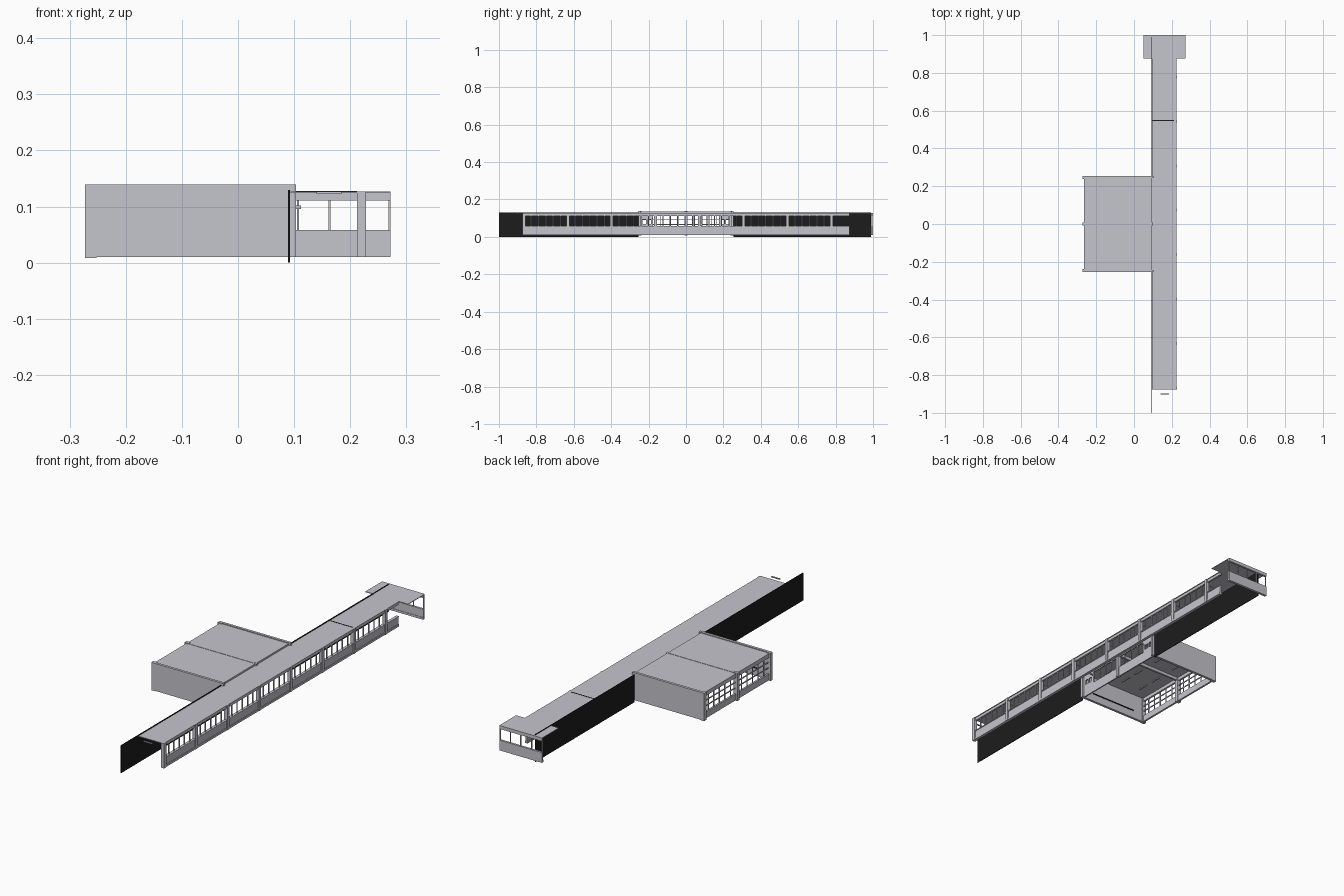
import bpy, bmesh

cube = bpy.data.objects.get("Cube")
if cube:
    bpy.data.objects.remove(cube, do_unlink=True)


def material(name, color):
    m = bpy.data.materials.new(name)
    m.use_nodes = True
    m.diffuse_color = (*color, 1)
    m.node_tree.nodes["Principled BSDF"].inputs["Base Color"].default_value = (*color, 1)
    return m


GREY = material("pale grey", (0.56, 0.56, 0.61))
BLACK = material("black", (0.012, 0.012, 0.012))


def boxes(name, ranges, mat=GREY):
    """One object made of boxes, each given as x, y and z ranges."""
    bm = bmesh.new()
    for lim in ranges:
        verts = bmesh.ops.create_cube(bm, size=1)["verts"]
        for v in verts:
            v.co = [(lo + hi) / 2 + c * (hi - lo) for c, (lo, hi) in zip(v.co, lim)]
    mesh = bpy.data.meshes.new(name)
    bm.to_mesh(mesh)
    bm.free()
    mesh.materials.append(mat)
    ob = bpy.data.objects.new(name, mesh)
    bpy.context.collection.objects.link(ob)
    return ob


def around(c, w):
    return (c - w / 2, c + w / 2)


def spread(lo, hi, n):
    """The n - 1 inner division points of a span."""
    return [lo + (hi - lo) * i / n for i in range(1, n)]


BASE, SILL, HEAD, ROOF = 0.01, 0.058, 0.111, 0.127
END = 0.875
PITCH = 0.235
columns = [-0.867 + PITCH * i for i in range(8)]

# Corridor roof with the wider end lobby
boxes("corridor_roof", [((0.094, 0.226), (-END, END), (0.124, ROOF))])
boxes("lobby_roof", [((0.05, 0.272), (END, 1), (0.124, ROOF))])
boxes("roof_joint", [((0.097, 0.212), around(0.548, 0.005), (0.126, 0.1278))], BLACK)

# Corridor window wall
wall_x = (0.214, 0.223)
boxes("corridor_sill", [(wall_x, (-END, END), (BASE, SILL))])
boxes("corridor_skirting", [((0.212, 0.226), (-END, END), (BASE, 0.02))])
boxes("corridor_ledge", [((0.212, 0.226), (-END, END), (SILL - 0.004, SILL))])
boxes("corridor_beam", [(wall_x, (-END, END), (HEAD, 0.125))])
boxes("corridor_columns", [((0.212, 0.228), around(y, 0.016), (BASE, ROOF)) for y in columns])
boxes("corridor_mullions", [
    (around(0.218, 0.004), around(y, 0.005), (SILL, HEAD))
    for a, b in zip(columns, columns[1:]) for y in spread(a, b, 6)])

# Lobby window wall at the back
boxes("lobby_sill", [((0.05, 0.272), (0.99, 1), (BASE, SILL)),
                     ((0.05, 0.272), (0.988, 1), (BASE, 0.02))])
boxes("lobby_beam", [((0.05, 0.272), (0.99, 1), (HEAD, ROOF))])
boxes("lobby_mullions", [(around(x, 0.004), around(0.995, 0.004), (SILL, HEAD))
                         for x in (0.052, 0.107, 0.163, 0.217, 0.27)])

# Black inner corridor walls on both sides of the room
boxes("black_walls", [(around(0.091, 0.003), (-1, -0.255), (0, 0.13)),
                      (around(0.091, 0.003), (0.255, 0.99), (0, 0.13))], BLACK)

# Corridor ceiling lights, one in each bay and one beyond the open end
boxes("corridor_lights", [(around(0.162, 0.045), around(-0.9 + PITCH * i, 0.006), (0.1225, 0.1268))
                          for i in range(8)])

# Room end walls, roof and beams
TOP = 0.139
boxes("room_end_walls", [((-0.266, 0.103), (-0.255, -0.243), (BASE, TOP)),
                         ((-0.266, 0.103), (0.243, 0.255), (BASE, TOP))])
boxes("room_roof", [((-0.262, 0.088), (-0.245, 0.245), (0.132, 0.135))])
boxes("room_roof_beam", [((-0.262, 0.088), around(0, 0.01), (0.118, 0.1365))])
boxes("room_lights", [(around(x, 0.006), around(y, 0.05), (0.128, 0.1335))
                      for x in (-0.19, -0.085, 0.02) for y in (-0.16, -0.07, 0.07, 0.16)])

# Room window wall with two bays
outer = (-0.265, -0.256)
LOW, HIGH = 0.04, 0.116
posts = (-0.247, 0, 0.247)
boxes("room_columns", [((-0.273, -0.252), around(y, 0.016), (0.008, TOP)) for y in posts])
boxes("room_sill", [(outer, (-0.25, 0.25), (BASE, LOW))])
boxes("room_beam", [(outer, (-0.25, 0.25), (HIGH, 0.135))])
boxes("room_window_frames", [
    (around(-0.26, 0.004), around(y, 0.004), (LOW, HIGH))
    for a, b in zip(posts, posts[1:]) for y in spread(a, b, 6)] + [
    (around(-0.26, 0.004), (-0.247, 0.247), around(z, 0.004)) for z in (0.066, 0.092)])

# Partition between room and corridor: low wall, window band and two door panels
inner = around(0.091, 0.006)
boxes("partition_sill", [(inner, (-0.18, 0.18), (BASE, SILL))])
boxes("partition_beam", [(inner, (-0.245, 0.245), (0.112, 0.135))])
boxes("partition_mullions", [(around(0.091, 0.004), around(y, 0.004), (SILL, HEAD + 0.002))
                             for y in spread(-0.18, 0.18, 8)])
boxes("partition_post", [((0.084, 0.1), around(0, 0.014), (BASE, 0.135))])
for side, s in (("front", -1), ("back", 1)):
    def span(a, b):
        return tuple(sorted((s * a, s * b)))
    boxes(side + "_door_panel", [
        (inner, span(0.176, 0.245), (BASE, 0.07)),
        (inner, span(0.176, 0.245), (0.092, 0.113)),
        (inner, span(0.176, 0.188), (0.07, 0.092)),
        (inner, span(0.207, 0.214), (0.07, 0.092)),
        (inner, span(0.233, 0.245), (0.07, 0.092))])
    boxes(side + "_door_sign", [((0.094, 0.112), around(s * 0.18, 0.003), (0.096, 0.102))])

# Writing board rail on the inside of the front wall
boxes("board_rail", [((-0.2, 0.04), (-0.243, -0.239), (0.046, 0.05))], BLACK)
